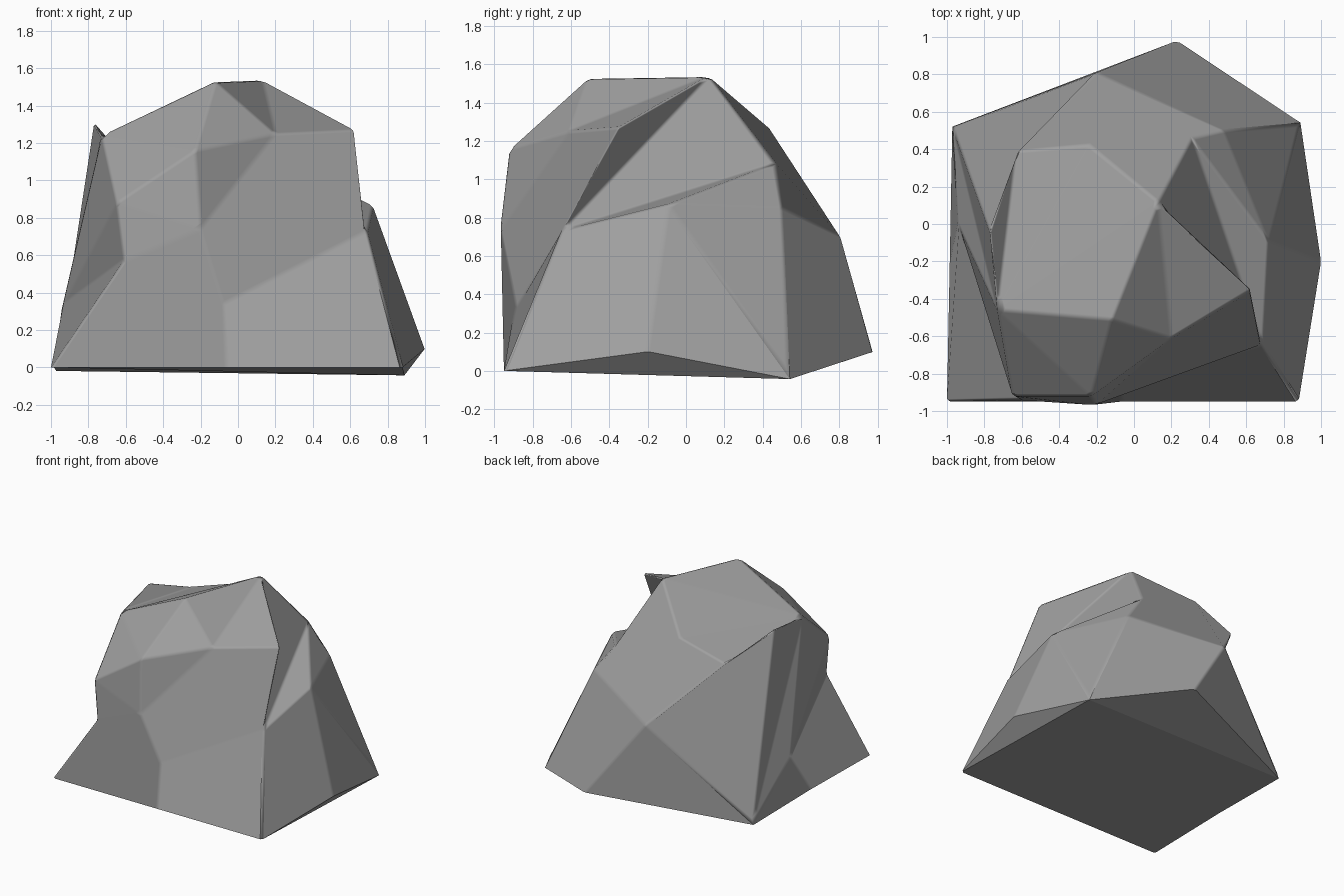
import bpy
import bmesh

if "Cube" in bpy.data.objects:
    bpy.data.objects.remove(bpy.data.objects["Cube"], do_unlink=True)

# One stone colour
stone = bpy.data.materials.new("grey stone")
stone.use_nodes = True
grey = (0.35, 0.35, 0.35, 1)
stone.diffuse_color = grey
stone.node_tree.nodes["Principled BSDF"].inputs["Base Color"].default_value = grey

# Corners of the boulder, by region
corners = {
    # foot
    "foot_front_right": (-1, -.95, 0), "foot_front": (-.06, -.95, 0),
    "foot_front_left": (.88, -.95, 0), "foot_left": (1, -.2, .1),
    "foot_back_left": (.88, .53, 0), "foot_back": (.23, .98, .1),
    "foot_back_right": (-.97, .52, 0), "foot_right": (-.985, -.2, 0),
    # waist
    "dent": (-.61, -.94, .57), "belly": (-.2, -.97, .74), "shin": (-.08, -.88, .34),
    "corner": (.69, -.65, .73), "hip": (.72, -.09, .87), "heel": (.48, .5, .85),
    "spine": (-.2, .81, .7), "flank": (-.94, 0, .33),
    # shoulder
    "cheek": (-.65, -.92, .88), "brow": (-.23, -.92, 1.16), "ridge": (.2, -.61, 1.25),
    "shoulder": (.63, -.35, 1.27), "nape": (.31, .46, 1.08),
    # crown
    "crown_right": (-.73, -.46, 1.24), "crown_front": (-.12, -.51, 1.53),
    "crown_top": (.13, .12, 1.54), "crown_back": (-.24, .42, 1.27),
    "crown_low": (-.63, .39, 1.15), "crown_tip": (-.77, -.04, 1.31),
}

bm = bmesh.new()
point = {name: bm.verts.new(co) for name, co in corners.items()}
inner_edges = set()


def panel(*pieces):
    """One facet of the stone, made of one or more pieces that share soft folds."""
    seen = set()
    for piece in pieces:
        face = bm.faces.new([point[name] for name in piece.split()])
        inner_edges.update(seen.intersection(face.edges))
        seen.update(face.edges)


# Crown and brow
panel("crown_right crown_front crown_top", "crown_right crown_top crown_back",
      "crown_right crown_back crown_low", "crown_right crown_low crown_tip")
panel("crown_right crown_front brow", "crown_front ridge brow", "crown_right brow cheek")
panel("crown_front ridge crown_top", "ridge shoulder crown_top")

# Front
panel("cheek dent belly", "cheek belly brow", "brow belly ridge")
panel("ridge belly shin corner shoulder")
panel("foot_front_right foot_front shin belly dent")
panel("foot_front foot_front_left corner shin")

# Left side, hollow between the shoulder and the hip
panel("corner foot_front_left foot_left hip")
panel("crown_top shoulder corner", "crown_top corner nape", "corner hip nape",
      "hip heel nape", "hip foot_back_left heel", "hip foot_left foot_back_left")

# Back
panel("crown_top nape heel spine crown_low crown_back")
panel("heel foot_back_left foot_back spine")
panel("spine foot_back foot_back_right")
panel("crown_tip crown_low spine foot_back_right")

# Right side
panel("foot_back_right crown_tip crown_right", "foot_back_right crown_right flank",
      "flank crown_right cheek", "flank cheek dent", "foot_back_right flank foot_right")
panel("flank foot_right foot_front_right dent")

# Underside
panel("foot_front_right foot_right foot_back_right foot_back_left foot_front_left foot_front",
      "foot_front_left foot_back_left foot_left",
      "foot_back_left foot_back_right foot_back")

# Worn edges everywhere but inside the panels and around the foot, which stays crisp
bmesh.ops.recalc_face_normals(bm, faces=bm.faces[:])
weight = bm.edges.layers.float.new("bevel_weight_edge")
for face in bm.faces:
    face.smooth = True
for edge in bm.edges:
    if edge in inner_edges:
        continue
    if max(vert.co.z for vert in edge.verts) < 0.15:
        edge.smooth = False
    else:
        edge[weight] = 1

mesh = bpy.data.meshes.new("boulder")
bm.to_mesh(mesh)
bm.free()
mesh.materials.append(stone)

boulder = bpy.data.objects.new("boulder", mesh)
bpy.context.collection.objects.link(boulder)

worn = boulder.modifiers.new("worn edges", "BEVEL")
worn.width = 0.015
worn.segments = 1
worn.limit_method = "WEIGHT"
worn.harden_normals = True
